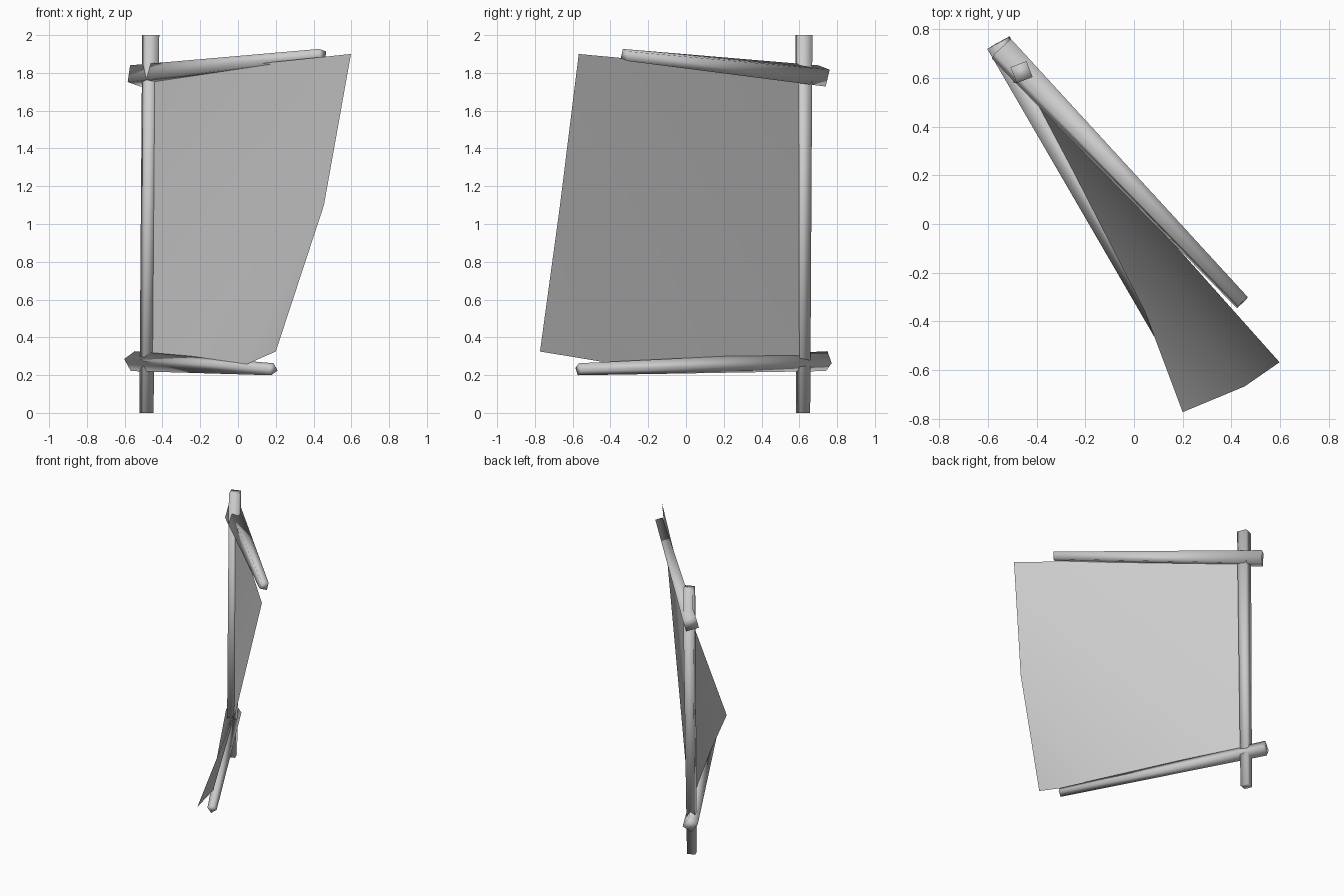
import bpy
import bmesh
import math
from mathutils import Vector

cube = bpy.data.objects.get("Cube")
if cube:
    bpy.data.objects.remove(cube, do_unlink=True)

grey = bpy.data.materials.new("plain grey")
grey.use_nodes = True
color = (0.6, 0.6, 0.6, 1)
grey.diffuse_color = color
grey.node_tree.nodes["Principled BSDF"].inputs["Base Color"].default_value = color


def add_object(name, bm):
    bmesh.ops.recalc_face_normals(bm, faces=bm.faces[:])
    for face in bm.faces:
        face.smooth = True
    mesh = bpy.data.meshes.new(name)
    bm.to_mesh(mesh)
    bm.free()
    mesh.materials.append(grey)
    obj = bpy.data.objects.new(name, mesh)
    bpy.context.collection.objects.link(obj)
    return obj


def beam(name, start, end, start_side, end_side, side_axis, roll):
    """Tapered four-sided timber between two points."""
    start, end = Vector(start), Vector(end)
    axis = (end - start).normalized()
    right = Vector(side_axis)
    right = (right - axis * right.dot(axis)).normalized()
    up = right.cross(axis)
    if up.z < 0:
        up = -up
    bm = bmesh.new()
    rings = []
    for centre, side in ((start, start_side), (end, end_side)):
        ring = []
        for i in range(4):
            a = math.radians(45 + 90 * i - roll)
            offset = (right * math.cos(a) + up * math.sin(a)) * side / math.sqrt(2)
            ring.append(bm.verts.new(centre + offset))
        rings.append(ring)
    for i in range(4):
        j = (i + 1) % 4
        bm.faces.new((rings[0][i], rings[0][j], rings[1][j], rings[1][i]))
    for ring in rings:
        bm.faces.new(ring)
    return add_object(name, bm)


# Upright pole and the two crossing timbers
beam("upright_pole", (-0.485, 0.62, 0), (-0.462, 0.624, 2), 0.058, 0.07, (1, 0, 0), 21)
beam("upper_beam", (-0.545, 0.72, 1.784), (0.445, -0.323, 1.895), 0.092, 0.052, (0.73, 0.68, 0), 15)
beam("lower_beam", (-0.557, 0.745, 0.274), (0.182, -0.57, 0.231), 0.076, 0.046, (0.87, 0.49, 0), 57)

# Hanging cloth, creased from its free top corner down to the foot of the pole
bm = bmesh.new()
top_pole, top_free, mid_free, low_free, low_mid, low_pole = [bm.verts.new(p) for p in (
    (-0.462, 0.62, 1.79), (0.598, -0.568, 1.9), (0.455, -0.667, 1.1),
    (0.2, -0.773, 0.325), (0.045, -0.36, 0.257), (-0.47, 0.62, 0.28))]
for corners in ((top_pole, low_pole, top_free), (top_free, low_pole, mid_free),
                (mid_free, low_pole, low_mid), (mid_free, low_mid, low_free)):
    bm.faces.new(corners)
add_object("hanging_cloth", bm)
